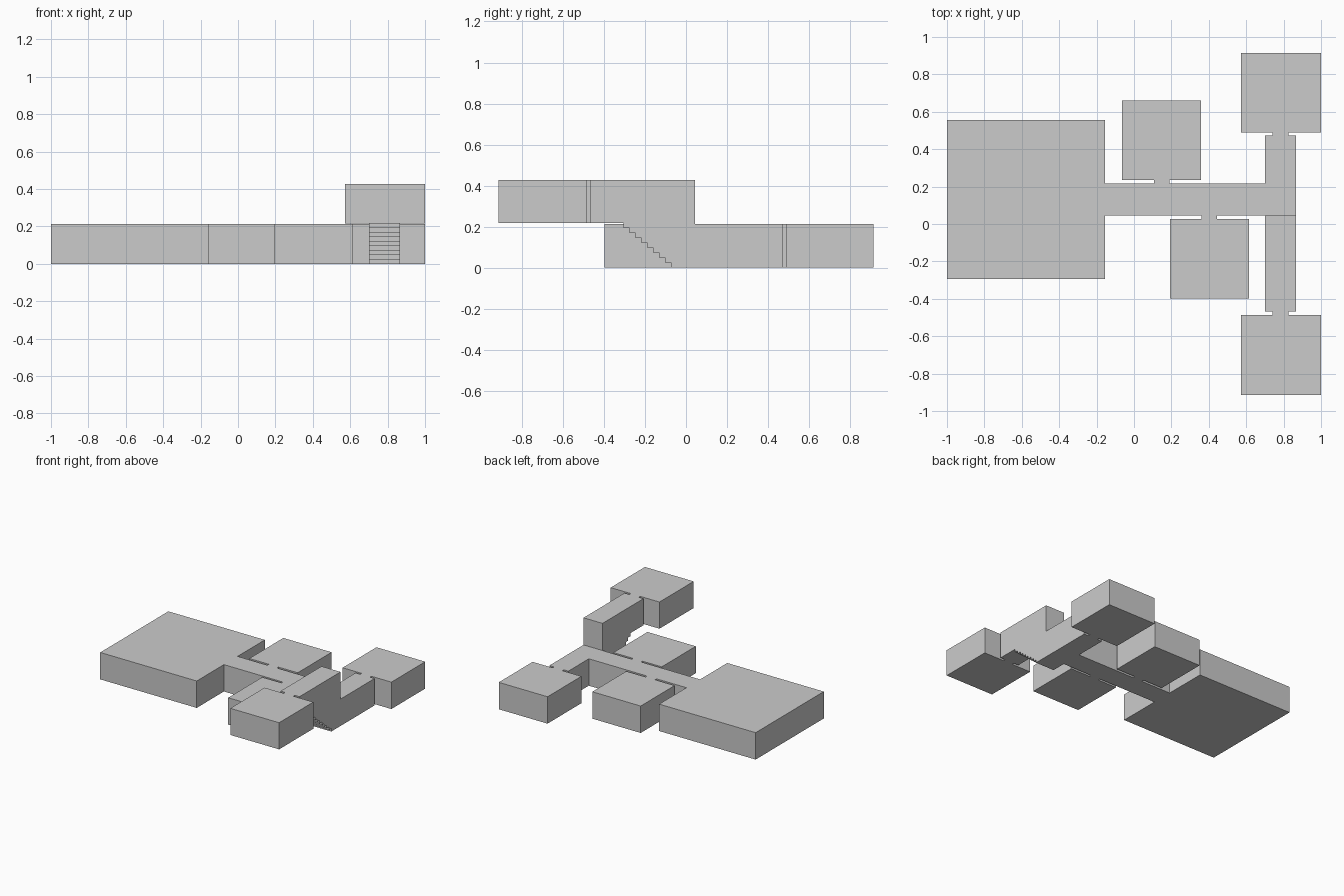
import bpy, bmesh

if "Cube" in bpy.data.objects:
    bpy.data.objects.remove(bpy.data.objects["Cube"])

LOW = (0.0, 0.213)      # ground floor height range
UP = (0.217, 0.428)     # upper floor height range
LAP = 0.03              # overlap so joined volumes fuse cleanly


def finish(bm, name):
    bmesh.ops.recalc_face_normals(bm, faces=bm.faces)
    mesh = bpy.data.meshes.new(name)
    bm.to_mesh(mesh)
    bm.free()
    ob = bpy.data.objects.new(name, mesh)
    bpy.context.collection.objects.link(ob)
    return ob


def prism(name, points, direction):
    bm = bmesh.new()
    face = bm.faces.new([bm.verts.new(p) for p in points])
    ext = bmesh.ops.extrude_face_region(bm, geom=[face])
    verts = [v for v in ext["geom"] if isinstance(v, bmesh.types.BMVert)]
    bmesh.ops.translate(bm, verts=verts, vec=direction)
    return finish(bm, name)


def box(name, x0, x1, y0, y1, level=LOW):
    pts = [(x0, y0, level[0]), (x1, y0, level[0]), (x1, y1, level[0]), (x0, y1, level[0])]
    return prism(name, pts, (0, 0, level[1] - level[0]))


# main corridor is the base that everything is fused onto
base = box("building_volume", -0.155 - LAP, 0.866, 0.045, 0.216)

parts = [
    # rooms
    box("large_room", -1.0, -0.155, -0.295, 0.557),
    box("north_room", -0.065, 0.358, 0.235, 0.66),
    box("south_room", 0.193, 0.616, -0.398, 0.028),
    box("far_north_room", 0.573, 1.0, 0.49, 0.914),
    # side corridor
    box("side_corridor", 0.70, 0.866, 0.216 - LAP, 0.472),
    # doorways
    box("north_door", 0.107, 0.19, 0.216 - LAP, 0.235 + LAP),
    box("south_door", 0.36, 0.444, 0.028 - LAP, 0.045 + LAP),
    box("far_north_door", 0.741, 0.825, 0.472 - LAP, 0.49 + LAP),
]

# stair hall side profile with stepped underside
hall = [(0.045 + LAP, 0), (0.045 + LAP, 0.19), (0.045, 0.19), (0.045, UP[1]),
        (-0.467, UP[1]), (-0.467, UP[0])]
RISERS, Y_TOP, Y_BOTTOM = 9, -0.305, -0.07
tread = (Y_BOTTOM - Y_TOP) / (RISERS - 1)
rise = UP[0] / RISERS
for i in range(RISERS):
    y = Y_TOP + i * tread
    hall += [(y, UP[0] - i * rise), (y, max(0.0, UP[0] - (i + 1) * rise))]
hall[-1] = (Y_BOTTOM, 0.0)
parts.append(prism("stair_hall", [(0.70, y, z) for y, z in hall], (0.166, 0, 0)))

# upper room and its doorway
parts.append(box("upper_door", 0.741, 0.825, -0.485 - LAP, -0.467 + LAP, UP))
parts.append(box("upper_room", 0.573, 1.0, -0.914, -0.486, UP))

# fuse all volumes into one shell
parts.sort(key=lambda o: "room" in o.name)
bpy.context.view_layer.objects.active = base
for part in parts:
    mod = base.modifiers.new("fuse_" + part.name, 'BOOLEAN')
    mod.operation = 'UNION'
    mod.solver = 'EXACT'
    mod.object = part
    bpy.ops.object.modifier_apply(modifier=mod.name)
    bpy.data.objects.remove(part)
